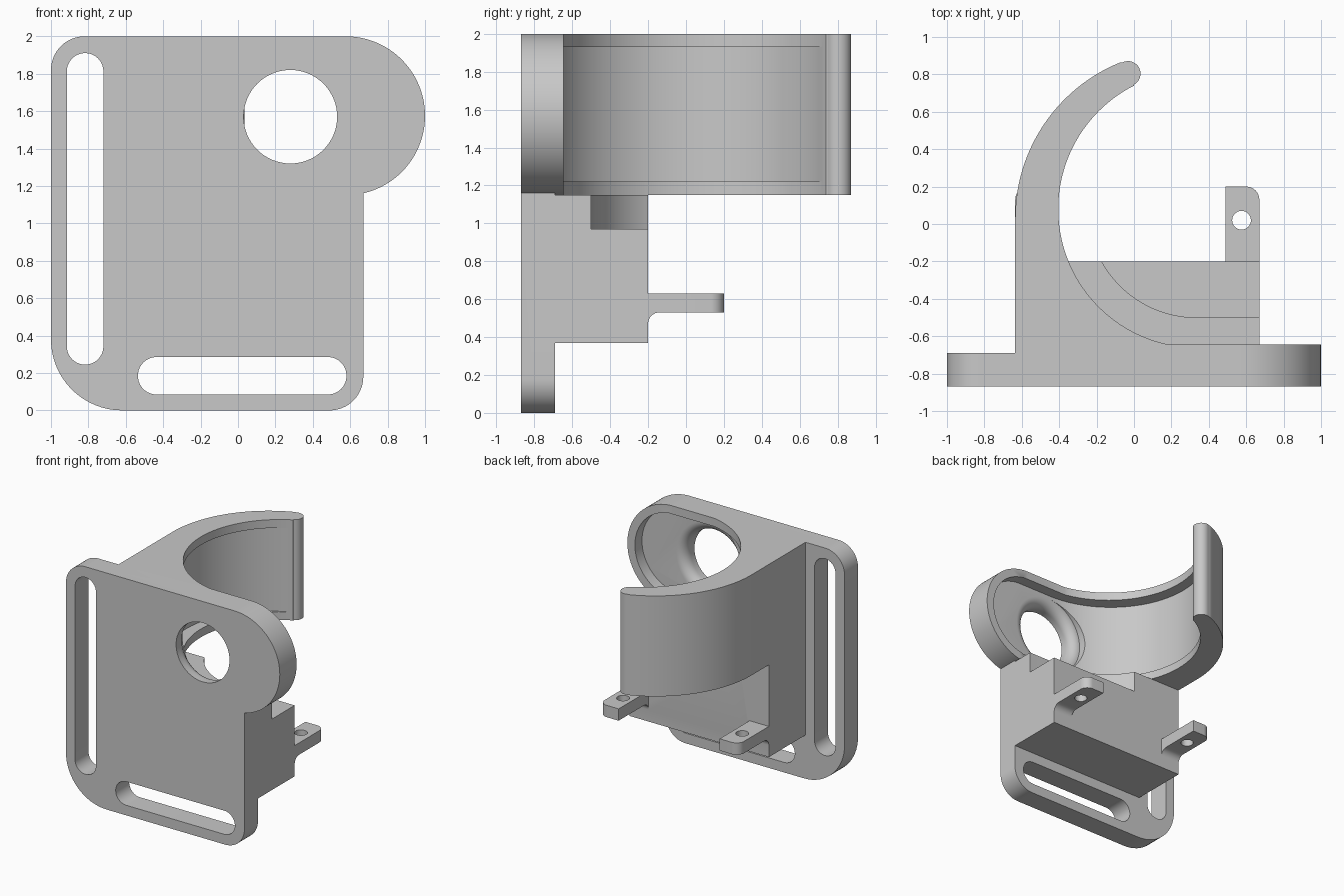
import bpy, bmesh
from math import cos, sin, radians

old = bpy.data.objects.get("Cube")
if old:
    bpy.data.objects.remove(old, do_unlink=True)

grey = bpy.data.materials.new("plain_grey")
grey.use_nodes = True
grey.diffuse_color = (0.58, 0.58, 0.58, 1)
grey.node_tree.nodes["Principled BSDF"].inputs["Base Color"].default_value = grey.diffuse_color


def arc(cx, cy, r, start, end, steps=16):
    """Points along an arc, angles in degrees."""
    angles = [radians(start + (end - start) * i / steps) for i in range(steps + 1)]
    return [(cx + r * cos(a), cy + r * sin(a)) for a in angles]


def circle(cx, cy, r, steps=64):
    return arc(cx, cy, r, 0, 360, steps)[:-1]


def rounded(x0, x1, y0, y1, radii):
    """Rectangle with corner radii: lower left, lower right, upper right, upper left."""
    pts = []
    corners = [(x0, y0, 1, 1), (x1, y0, -1, 1), (x1, y1, -1, -1), (x0, y1, 1, -1)]
    for i, ((x, y, sx, sy), r) in enumerate(zip(corners, radii)):
        if r:
            pts += arc(x + sx * r, y + sy * r, r, 180 + 90 * i, 270 + 90 * i)
        else:
            pts.append((x, y))
    return pts


def place(axis, u, v, w):
    return {"x": (w, u, v), "y": (u, w, v), "z": (u, v, w)}[axis]


def prism(name, pts, axis, low, high):
    """Extrude a flat outline along one axis."""
    bm = bmesh.new()
    base = bm.faces.new([bm.verts.new(place(axis, u, v, low)) for u, v in pts])
    top = bmesh.ops.extrude_face_region(bm, geom=[base])["geom"]
    shift = place(axis, 0, 0, high - low)
    bmesh.ops.translate(bm, verts=[g for g in top if isinstance(g, bmesh.types.BMVert)], vec=shift)
    return finish(name, bm)


def finish(name, bm):
    bmesh.ops.recalc_face_normals(bm, faces=bm.faces)
    mesh = bpy.data.meshes.new(name)
    bm.to_mesh(mesh)
    bm.free()
    mesh.materials.append(grey)
    obj = bpy.data.objects.new(name, mesh)
    bpy.context.collection.objects.link(obj)
    return obj


def combine(target, tool, operation):
    """Apply a boolean and throw the tool away."""
    mod = target.modifiers.new("cut", "BOOLEAN")
    mod.operation, mod.solver, mod.object = operation, "EXACT", tool
    bpy.context.view_layer.objects.active = target
    bpy.ops.object.modifier_apply(modifier=mod.name)
    bpy.data.objects.remove(tool, do_unlink=True)


FRONT, LEDGE, TOP = -0.87, 1.15, 2.0
SIDE_L, SIDE_R = -0.635, 0.67

# Mounting plate
outline = rounded(-1, SIDE_R, 0, TOP, (0.38, 0.18, 0, 0.18))
corner = outline.index((SIDE_R, TOP))
outline[corner:corner + 1] = [(SIDE_R, 1.2), (0.575, 1.575), (0.575, TOP)]
bracket = prism("bracket", outline, "y", FRONT, -0.69)

# Rounded ear on the upper side
combine(bracket, prism("ear", circle(0.575, 1.575, 0.425, 96), "y", FRONT, -0.645), "UNION")

# Block with a curved pocket in its top
block = prism("block", rounded(SIDE_L, SIDE_R, -0.8, -0.2, (0, 0, 0, 0)), "z", 0.37, LEDGE)
pocket = arc(0.335, 0.08, 0.58, 180, 270, 32) + [(0.9, -0.5), (0.9, 0.08)]
combine(block, prism("pocket", pocket, "z", 0.97, 1.3), "DIFFERENCE")
combine(bracket, block, "UNION")

# Hooked arm
hook = [(SIDE_L, -0.8), (0.575, -0.8), (0.575, -0.645)]
hook += arc(0.335, 0.08, 0.74, 258.5, 117, 64)
hook += arc(-0.032, 0.804, 0.067, -60, 115, 16)
hook += arc(0.265, 0.03, 0.9, 112, 180, 40)
combine(bracket, prism("arm", hook, "z", LEDGE, TOP), "UNION")

# Recess inside the arm and ear, leaving a thin rim
combine(bracket, prism("arm_recess", circle(0.26, 0.02, 0.76, 128), "z", 1.22, 1.93), "DIFFERENCE")
ear_recess = [(0.26, 1.22)] + arc(0.575, 1.575, 0.355, -90, 90, 48) + [(0.26, 1.93)]
combine(bracket, prism("ear_recess", ear_recess, "y", -0.74, -0.4), "DIFFERENCE")

# Round opening with a flared rear edge, turned about the y axis
profile = [(0.25, -1.0)] + [(0.33 - x, y) for x, y in arc(0, -0.82, 0.08, 0, 90, 8)] + [(0.33, -0.5)]
bm = bmesh.new()
rings = [[bm.verts.new((0.28 + u, y, 1.57 + v)) for u, v in circle(0, 0, r)] for r, y in profile]
for a, b in zip(rings, rings[1:]):
    for i in range(len(a)):
        j = (i + 1) % len(a)
        bm.faces.new((a[i], a[j], b[j], b[i]))
bm.faces.new(rings[0])
bm.faces.new(rings[-1])
combine(bracket, finish("opening", bm), "DIFFERENCE")

# Strap slots
for x0, x1, z0, z1 in ((-0.915, -0.72, 0.245, 1.91), (-0.535, 0.58, 0.085, 0.285)):
    r = min(x1 - x0, z1 - z0) / 2 - 0.0005
    combine(bracket, prism("slot", rounded(x0, x1, z0, z1, (r,) * 4), "y", -1, -0.5), "DIFFERENCE")

# Pair of drilled tabs with a fillet underneath
fillet = [(-0.25, 0.55), (-0.14, 0.55)] + arc(-0.14, 0.47, 0.06, 90, 180, 8) + [(-0.25, 0.47)]
for x0, x1, hole, radii in ((0.49, SIDE_R, 0.575, (0, 0, 0.07, 0)),
                            (SIDE_L, -0.455, -0.54, (0, 0, 0, 0.07))):
    tab = prism("tab", rounded(x0, x1, -0.25, 0.2, radii), "z", 0.53, 0.63)
    combine(tab, prism("tab_fillet", fillet, "x", x0, x1), "UNION")
    combine(tab, prism("tab_hole", circle(hole, 0.02, 0.05, 32), "z", 0.4, 0.8), "DIFFERENCE")
    combine(bracket, tab, "UNION")

# Smooth curved walls, keep edges crisp
bpy.ops.object.select_all(action="DESELECT")
bracket.select_set(True)
bpy.context.view_layer.objects.active = bracket
bpy.ops.object.shade_smooth_by_angle(angle=radians(30))
